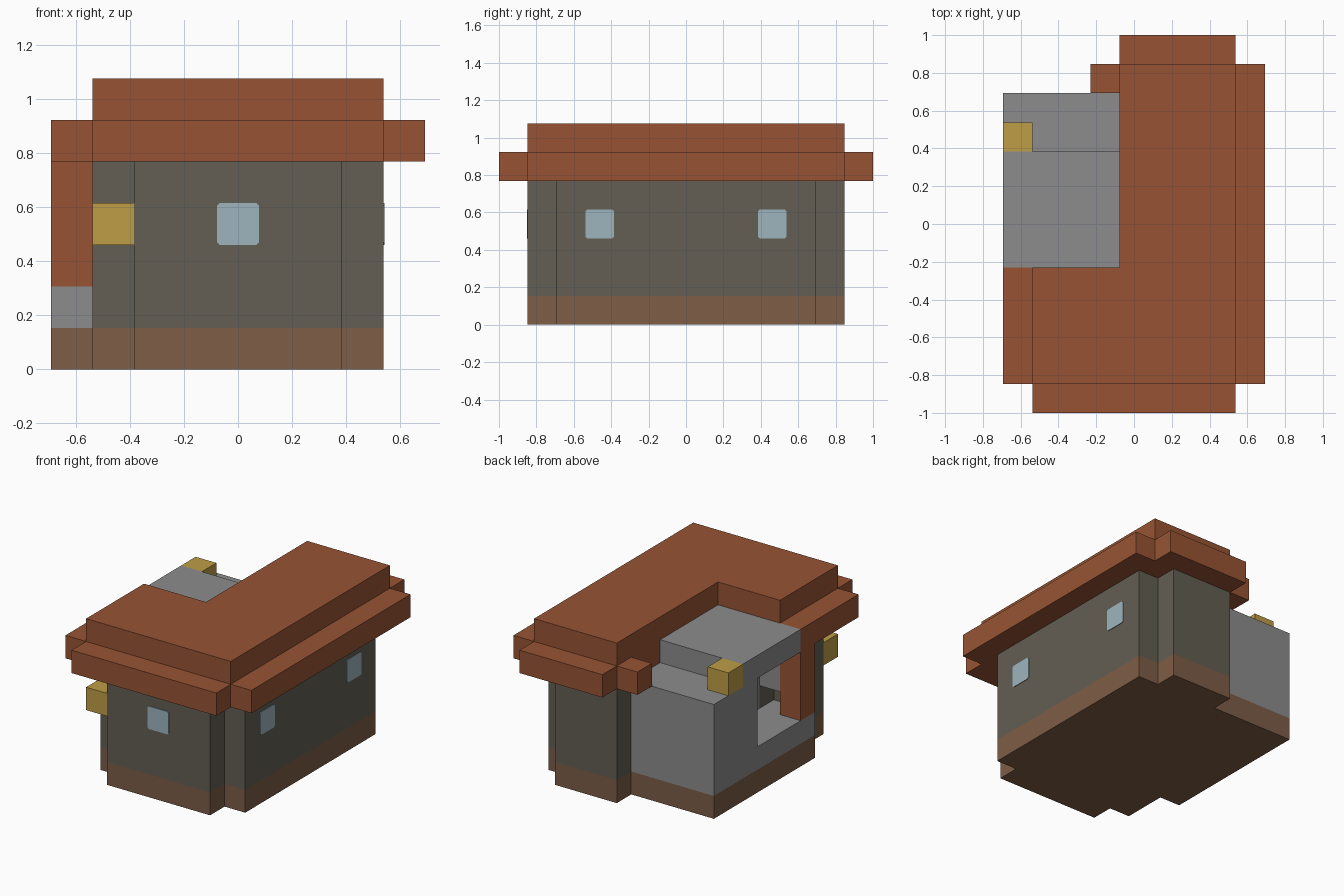
import bpy, bmesh
from mathutils import Vector

cube = bpy.data.objects.get("Cube")
if cube:
    bpy.data.objects.remove(cube, do_unlink=True)

U = 2 / 13  # size of one building block


def material(name, rgb):
    lin = [((c / 255 + 0.055) / 1.055) ** 2.4 for c in rgb] + [1.0]
    m = bpy.data.materials.new(name)
    m.use_nodes = True
    m.diffuse_color = lin
    m.node_tree.nodes["Principled BSDF"].inputs["Base Color"].default_value = lin
    return m


terracotta = material("terracotta", (151, 84, 52))
wall_olive = material("wall_olive", (99, 94, 83))
base_brown = material("base_brown", (125, 93, 70))
stone_grey = material("stone_grey", (140, 140, 140))
lamp_yellow = material("lamp_yellow", (190, 157, 70))
window_blue = material("window_blue", (157, 181, 190))


def solid(name, points, push, mat):
    """Extrude a flat outline along a vector, both in block units."""
    bm = bmesh.new()
    face = bm.faces.new([bm.verts.new(Vector(p) * U) for p in points])
    ext = bmesh.ops.extrude_face_region(bm, geom=[face], use_keep_orig=True)
    moved = [g for g in ext["geom"] if isinstance(g, bmesh.types.BMVert)]
    bmesh.ops.translate(bm, vec=Vector(push) * U, verts=moved)
    bmesh.ops.recalc_face_normals(bm, faces=bm.faces)
    me = bpy.data.meshes.new(name)
    bm.to_mesh(me)
    bm.free()
    me.materials.append(mat)
    ob = bpy.data.objects.new(name, me)
    bpy.context.collection.objects.link(ob)
    return ob


def prism(name, outline, z0, z1, mat):
    return solid(name, [(x, y, z0) for x, y in outline], (0, 0, z1 - z0), mat)


def box(name, x0, x1, y0, y1, z0, z1, mat):
    return prism(name, [(x0, y0), (x1, y0), (x1, y1), (x0, y1)], z0, z1, mat)


# House walls and the foundation below them share the notched corners
sides = [(-2.5, -4.5), (-2.5, -5.5), (2.5, -5.5), (2.5, -4.5), (3.5, -4.5),
         (3.5, 4.5), (2.5, 4.5), (2.5, 5.5), (-.5, 5.5)]
prism("foundation", sides + [(-.5, 4.5), (-4.5, 4.5), (-4.5, -2.5),
                             (-3.5, -2.5), (-3.5, -4.5)], 0, 1, base_brown)
prism("house_walls", sides + [(-.5, -1.5), (-2.5, -1.5), (-2.5, -2.5),
                              (-3.5, -2.5), (-3.5, -4.5)], 1, 5, wall_olive)

# Overhanging eaves and the raised roof slab
prism("eaves", [(-3.5, -6.5), (3.5, -6.5), (3.5, -5.5), (4.5, -5.5), (4.5, 5.5),
                (3.5, 5.5), (3.5, 6.5), (-.5, 6.5), (-.5, 5.5), (-1.5, 5.5),
                (-1.5, 4.5), (-.5, 4.5), (-.5, -1.5), (-4.5, -1.5),
                (-4.5, -5.5), (-3.5, -5.5)], 5, 6, terracotta)
prism("roof_slab", [(-3.5, -5.5), (3.5, -5.5), (3.5, 5.5), (-.5, 5.5),
                    (-.5, -1.5), (-3.5, -1.5)], 6, 7, terracotta)

# Stone annex with a side porch opening
prism("annex_floor", [(-4.5, -2.5), (-2.5, -2.5), (-2.5, -1.5), (-.5, -1.5),
                      (-.5, 4.5), (-4.5, 4.5)], 1, 2, stone_grey)
prism("annex_walls", [(-.5, -1.5), (-.5, 4.5), (-4.5, 4.5), (-4.5, 1.5),
                      (-2.5, 1.5), (-2.5, -1.5)], 2, 5, stone_grey)
box("annex_roof", -4.5, -.5, -1.5, 2.5, 5, 6, stone_grey)
box("porch_lintel", -3.5, -2.5, -2.5, -1.5, 3, 5, stone_grey)
box("porch_column", -4.5, -3.5, -2.5, -1.5, 2, 5, terracotta)

# Lamps
box("front_lamp", -3.5, -2.5, -5.5, -4.5, 3, 4, lamp_yellow)
box("annex_lamp", -4.5, -3.5, 2.5, 3.5, 5, 6, lamp_yellow)

# Window panes with clipped corners
a, b, thin = 0.5, 0.44, 0.03
pane = [(-a, -b), (-b, -a), (b, -a), (a, -b), (a, b), (b, a), (-b, a), (-a, b)]
solid("front_window", [(u, -5.5, 3.5 + v) for u, v in pane], (0, -thin, 0), window_blue)
for name, y in (("left_window_front", -2), ("left_window_back", 2)):
    y = y * 1.5
    solid(name, [(3.5, y + u, 3.5 + v) for u, v in pane], (thin, 0, 0), window_blue)
